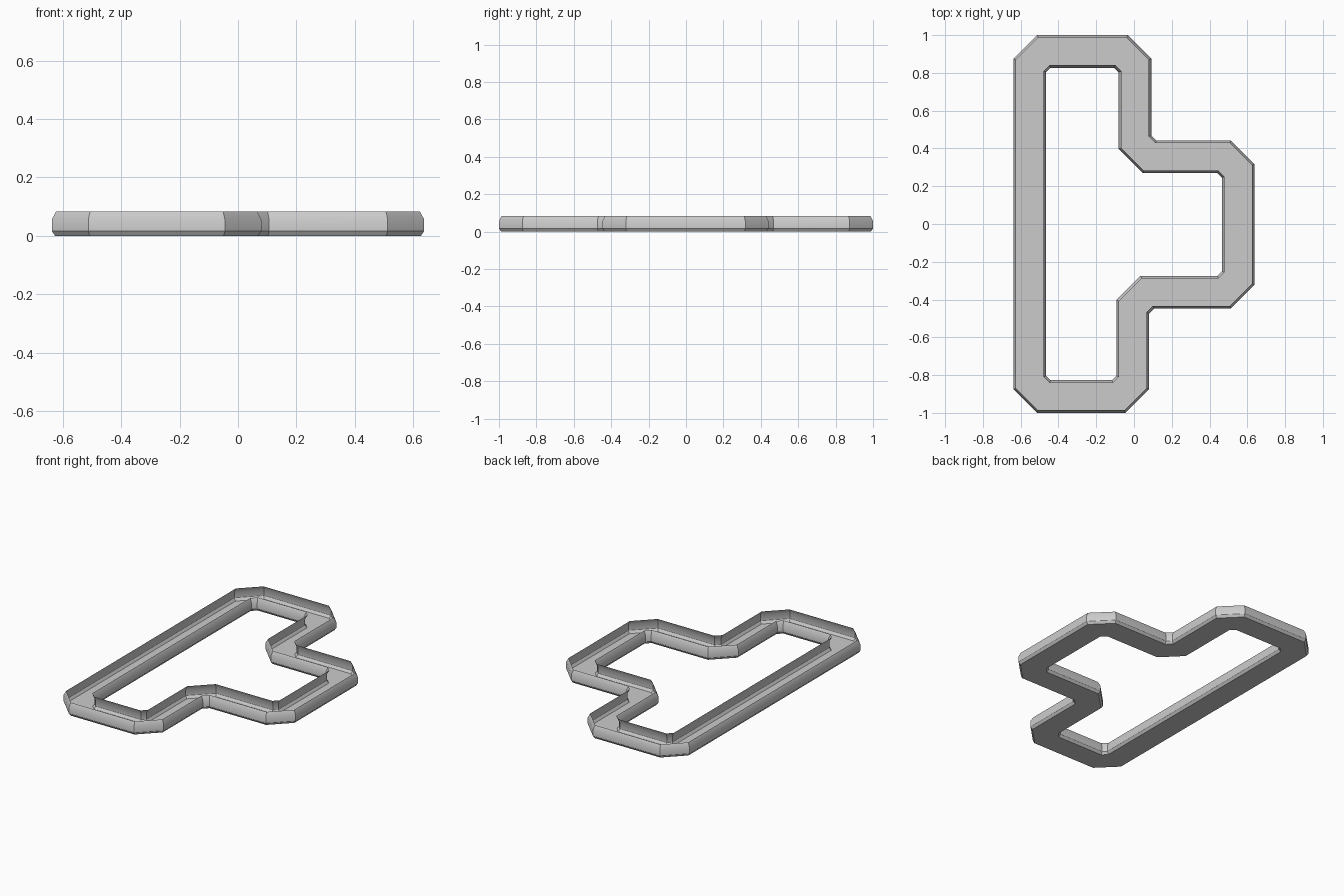
import bpy
import bmesh
from math import radians
from mathutils import Vector

default_cube = bpy.data.objects.get("Cube")
if default_cube:
    bpy.data.objects.remove(default_cube, do_unlink=True)


def make_material(name, colour):
    material = bpy.data.materials.new(name)
    material.use_nodes = True
    material.diffuse_color = colour
    material.node_tree.nodes["Principled BSDF"].inputs["Base Color"].default_value = colour
    return material


def chamfer_corners(corners):
    """Replace every (x, y, cut) corner by two points, each set back by cut."""
    path = []
    count = len(corners)
    for i, (x, y, cut) in enumerate(corners):
        here = Vector((x, y))
        before = Vector(corners[i - 1][:2])
        after = Vector(corners[(i + 1) % count][:2])
        path.append(here + (before - here).normalized() * cut)
        path.append(here + (after - here).normalized() * cut)
    return path


def inset_path(path, distance):
    """Move a clockwise closed path inwards with mitred corners."""
    result = []
    count = len(path)
    for i, point in enumerate(path):
        incoming = (point - path[i - 1]).normalized()
        outgoing = (path[(i + 1) % count] - point).normalized()
        normal_in = Vector((incoming.y, -incoming.x))
        normal_out = Vector((outgoing.y, -outgoing.x))
        mitre = (normal_in + normal_out) / (1 + normal_in.dot(normal_out))
        result.append(point + mitre * distance)
    return result


def sweep_section(name, path, section, material):
    """Sweep an open (inset, height) section round a closed path."""
    bm = bmesh.new()
    loops = []
    for inset, height in section:
        loops.append([bm.verts.new((p.x, p.y, height)) for p in inset_path(path, inset)])
    count = len(path)
    for upper, lower in zip(loops, loops[1:]):
        for i in range(count):
            j = (i + 1) % count
            bm.faces.new((upper[i], upper[j], lower[j], lower[i]))
    bm.normal_update()
    mesh = bpy.data.meshes.new(name)
    bm.to_mesh(mesh)
    bm.free()
    mesh.materials.append(material)
    obj = bpy.data.objects.new(name, mesh)
    bpy.context.collection.objects.link(obj)
    return obj


grey = make_material("plain grey", (0.6, 0.6, 0.6, 1))

# Outer outline, clockwise: wide cuts outside, small cuts in the two notches
WIDE, SMALL = 0.125, 0.027
outline = chamfer_corners([
    (-0.638, 1.0, WIDE),
    (0.092, 1.0, WIDE),
    (0.092, 0.442, SMALL),
    (0.638, 0.442, WIDE),
    (0.638, -0.447, WIDE),
    (0.08, -0.447, SMALL),
    (0.08, -1.0, WIDE),
    (-0.638, -1.0, WIDE),
])

# Open-topped channel section: outer wall, floor, then the mirrored inner wall
WIDTH = 0.173
wall = [(0.014, 0.083), (0, 0.056), (0, 0.016), (0.011, 0)]
section = wall + [(WIDTH - inset, height) for inset, height in reversed(wall)]

channel = sweep_section("channel_ring", outline, section, grey)

# Smooth the gentle lean of the walls, keep the corners crisp
bpy.ops.object.select_all(action="DESELECT")
channel.select_set(True)
bpy.context.view_layer.objects.active = channel
bpy.ops.object.shade_smooth_by_angle(angle=radians(30))
